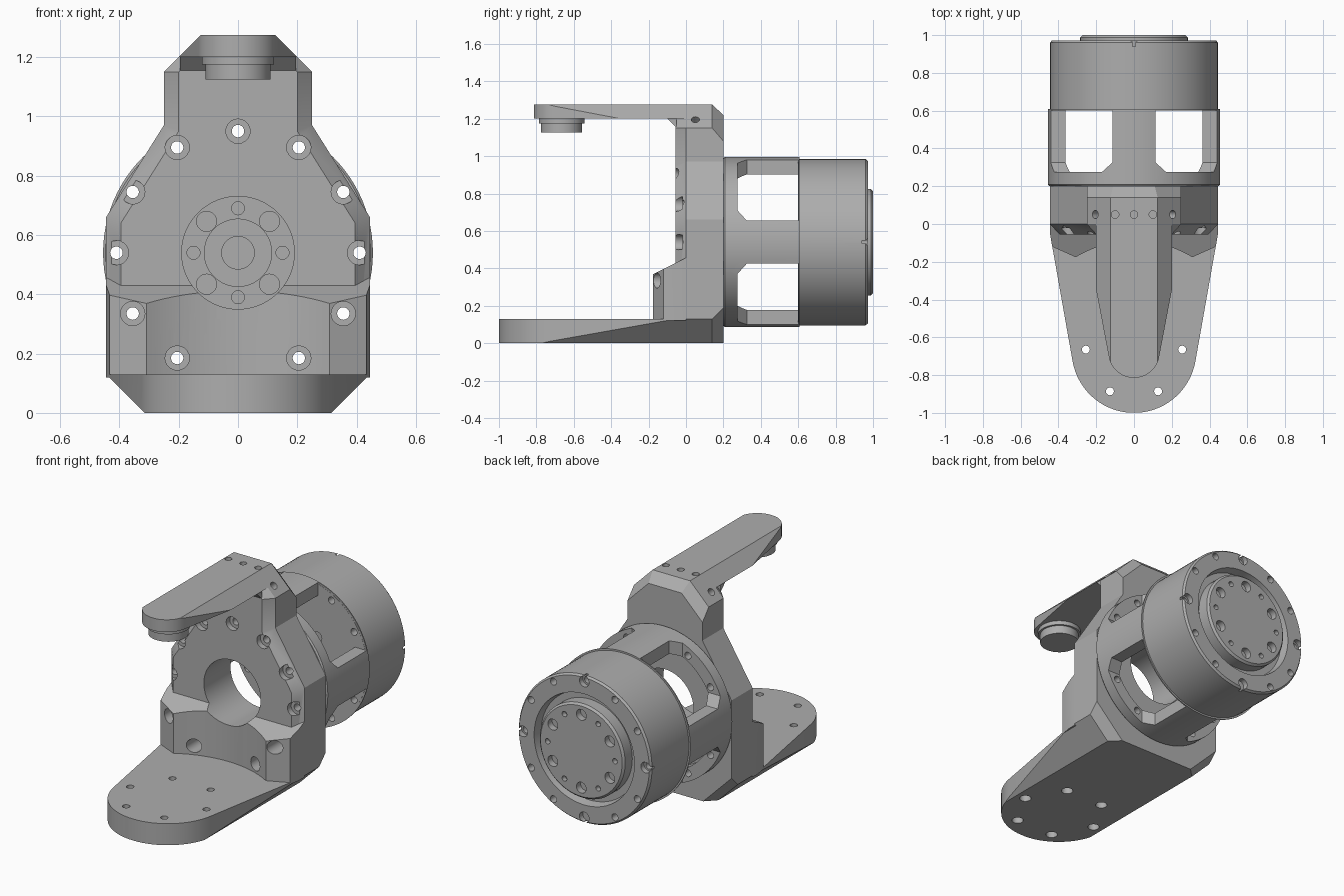
import bpy, bmesh
from math import sin, cos, pi, radians
from mathutils import Vector

if "Cube" in bpy.data.objects:
    bpy.data.objects.remove(bpy.data.objects["Cube"])

AXIS_Z = 0.54
grey = bpy.data.materials.new("machined grey")
grey.use_nodes = True
grey.diffuse_color = (0.42, 0.42, 0.42, 1)
grey.node_tree.nodes["Principled BSDF"].inputs["Base Color"].default_value = grey.diffuse_color


def add_loft(bm, rings, closed=False):
    """Skin a list of equal point rings, capped unless closed."""
    loops = [[bm.verts.new(p) for p in ring] for ring in rings]
    pairs = list(zip(loops, loops[1:]))
    if closed:
        pairs.append((loops[-1], loops[0]))
    else:
        bm.faces.new(loops[0])
        bm.faces.new(loops[-1])
    for a, b in pairs:
        for i in range(len(a)):
            j = (i + 1) % len(a)
            bm.faces.new((a[i], a[j], b[j], b[i]))


def make(name, solids, closed=False):
    bm = bmesh.new()
    for rings in solids:
        add_loft(bm, rings, closed)
    bmesh.ops.recalc_face_normals(bm, faces=bm.faces)
    mesh = bpy.data.meshes.new(name)
    bm.to_mesh(mesh)
    bm.free()
    mesh.materials.append(grey)
    obj = bpy.data.objects.new(name, mesh)
    bpy.context.collection.objects.link(obj)
    return obj


def boolean(targets, cutter, operation="DIFFERENCE"):
    for obj in targets:
        mod = obj.modifiers.new("cut", "BOOLEAN")
        mod.operation, mod.object, mod.solver = operation, cutter, "EXACT"
        bpy.context.view_layer.objects.active = obj
        bpy.ops.object.modifier_apply(modifier=mod.name)
    bpy.data.objects.remove(cutter)


def mirrored(half):
    return half + [(-a, b) for a, b in reversed(half)]


def section(half, y):
    return [(x, y, z) for x, z in mirrored(half)]


def slab(half, z0, z1):
    return [[(x, y, z) for x, y in mirrored(half)] for z in (z0, z1)]


def circle(r, y, n=96):
    return [(r * cos(2 * pi * i / n), y, AXIS_Z + r * sin(2 * pi * i / n)) for i in range(n)]


def rod(p, q, r, n=20):
    p, q = Vector(p), Vector(q)
    turn = (q - p).to_track_quat("Z", "Y")
    return [[c + turn @ Vector((r * cos(2 * pi * i / n), r * sin(2 * pi * i / n), 0))
             for i in range(n)] for c in (p, q)]


def drill(targets, rods):
    boolean(targets, make("cutter", rods))


def bolt_circle(radius, angles, r, y0, y1):
    rods = []
    for a in angles:
        x, z = radius * cos(radians(a)), AXIS_Z + radius * sin(radians(a))
        rods.append(rod((x, y0, z), (x, y1, z), r))
    return rods


# Upright plate with chamfered front and back edges
outline = [(0.315, 0), (0.445, 0.13), (0.445, 0.66), (0.25, 0.97), (0.25, 1.15), (0.125, 1.275)]
back = [(0.255, 0), (0.445, 0.19), (0.445, 0.66), (0.25, 0.97), (0.25, 1.08), (0.11, 1.22)]
front = [(0.265, 0), (0.395, 0.13), (0.395, 0.64), (0.2, 0.95), (0.2, 1.15), (0.125, 1.225)]
plate = make("upright_plate", [[section(back, 0.2), section(outline, 0.14),
                                section(outline, 0), section(front, -0.055)]])

# Foot: tapered slab with a round toe and undercut sides
foot_half = [(0.445, 0), (0.445, -0.05)]
foot_half += [(0.33 * cos(radians(a)), -0.67 + 0.33 * sin(radians(a))) for a in range(-10, -90, -5)]
foot = make("foot", [slab(foot_half, 0, 0.13)])
undercut = [(0.305, -0.01), (0.46, 0.145)]
boolean([foot], make("cutter", [[section(undercut, -1.1), section(undercut, 0.1)]]), "INTERSECT")

# Buttress with a concave front and sloping top
butt_half = [(0.445, 0), (0.445, -0.05), (0.433, -0.12)]
butt_half += [(0.6 * sin(radians(a)), -0.69 + 0.6 * cos(radians(a))) for a in range(31, 0, -3)]
bottom, top = slab(butt_half, 0.12, 0.4)
buttress = make("buttress", [[bottom, [(x, y, 0.457 + 0.5 * y) for x, y, z in top]]])

# Overhead arm with sloping shoulders and a round tip
arm_half = [(0.2, 0), (0.2, -0.35)]
arm_half += [(0.135 * cos(radians(a)), -0.68 + 0.135 * sin(radians(a))) for a in range(-10, -90, -8)]
arm = make("arm", [slab(arm_half, 1.2, 1.275)])
shoulder = [(0.22, 1.18), (0.115, 1.285)]
boolean([arm], make("cutter", [[section(shoulder, -1), section(shoulder, 0.1)]]), "INTERSECT")
make("arm_gusset", [[[(x, -0.1, 1.2), (x, -0.05, 1.2), (x, -0.05, 1.15)] for x in (-0.195, 0.195)]])
make("arm_pivot", [[[(r * cos(2 * pi * i / 48), -0.665 + r * sin(2 * pi * i / 48), z) for i in range(48)]
                    for r, z in ((0.122, 1.21), (0.122, 1.175), (0.11, 1.175), (0.11, 1.125))]])

# Cage: tube with four chamfered windows between straight pillars
cage = make("cage", [[circle(0.38, 0.2), circle(0.447, 0.2), circle(0.455, 0.208),
                      circle(0.455, 0.608), circle(0.38, 0.608)]], closed=True)
windows = []
for sx in (-1, 1):
    for sz in (-1, 1):
        windows.append([[(sx * u, y, AXIS_Z + sz * v) for u, v in ((c, c), (0.6, c), (0.6, 0.6), (c, 0.6))]
                        for c, y in ((0.17, 0.275), (0.115, 0.325), (0.115, 0.601))])
boolean([cage], make("cutter", windows))

# Motor drum with front hub, rear groove and output disc
drum_profile = [(0.055, 0.56), (0.055, 0.5), (0.115, 0.5), (0.115, 0.6), (0.445, 0.6), (0.445, 0.96),
                (0.435, 0.972), (0.335, 0.972), (0.325, 0.92), (0.285, 0.92), (0.285, 0.988), (0.273, 1)]
drum = make("motor_drum", [[circle(r, y) for r, y in drum_profile]])

# Central bore and the ring of through bolts with counterbores
front_parts = [plate, buttress]
around = [a for a in range(0, 360, 30) if a != 270]
drill(front_parts, [rod((0, -0.3, AXIS_Z), (0, 0.3, AXIS_Z), 0.19, 64)])
drill(front_parts + [cage, drum], bolt_circle(0.41, around, 0.021, -0.3, 1.1))
drill(front_parts, bolt_circle(0.41, around, 0.041, -0.3, -0.02))

# Motor face bolts, front and rear
diagonal, square = range(45, 360, 90), range(0, 360, 90)
drill([drum], bolt_circle(0.15, diagonal, 0.034, 0.5, 0.63) + bolt_circle(0.15, square, 0.022, 0.5, 0.64)
      + bolt_circle(0.22, range(30, 390, 60), 0.033, 0.96, 1.1)
      + bolt_circle(0.225, range(0, 360, 60), 0.016, 0.97, 1.1)
      + bolt_circle(0.41, square, 0.032, 0.94, 1.1))
slots = []
for dx, dz in ((1, 0), (0, 1), (-1, 0), (0, -1)):
    slots.append([[(dx * r + dz * w, y, AXIS_Z + dz * r + dx * w)
                   for w, y in ((-0.008, 0.94), (0.008, 0.94), (0.008, 1.1), (-0.008, 1.1))]
                  for r in (0.4, 0.5)])
drill([drum], slots)

# Foot mounting holes, counterbored from below
spots = [(0.255 * cos(radians(a)), -0.665 + 0.255 * sin(radians(a))) for a in range(0, 360, 60)]
drill([foot], [rod((x, y, -0.1), (x, y, 0.2), 0.021) for x, y in spots])
drill([foot], [rod((x, y, -0.1), (x, y, 0.06), 0.033) for x, y in spots])

# Neck dowel holes on the top and the shoulders
dowels = [rod((x, 0.05, 1.2), (x, 0.05, 1.3), 0.02) for x in (-0.1, 0, 0.1)]
dowels += [rod((s * 0.16, 0.05, 1.15), (s * 0.25, 0.05, 1.24), 0.022) for s in (-1, 1)]
drill([plate], dowels)

# Smooth the round surfaces, keep machined edges crisp
bpy.ops.object.select_all(action="DESELECT")
for obj in bpy.context.collection.objects:
    if obj.type == "MESH" and grey.name in obj.data.materials:
        obj.select_set(True)
        bpy.context.view_layer.objects.active = obj
bpy.ops.object.shade_smooth_by_angle(angle=radians(25))
